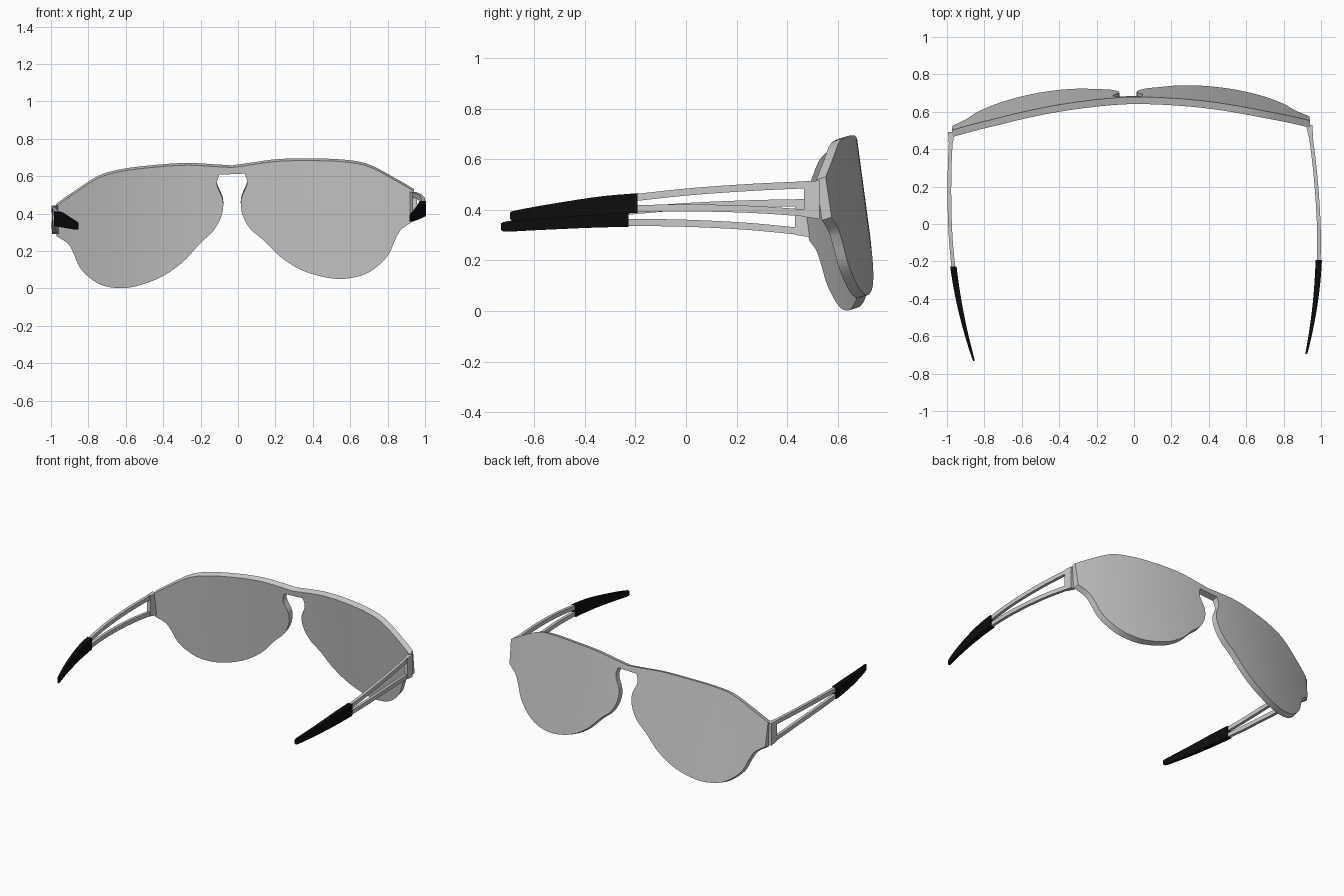
import bpy, bmesh
from mathutils import Vector

if "Cube" in bpy.data.objects:
    bpy.data.objects.remove(bpy.data.objects["Cube"])


def spline(pts, n=5):
    """Catmull-Rom curve through points of any dimension."""
    p = [Vector(q) for q in pts]
    p = [2 * p[0] - p[1]] + p + [2 * p[-1] - p[-2]]
    out = []
    for a, b, c, d in zip(p, p[1:], p[2:], p[3:]):
        for i in range(n):
            t = i / n
            out.append(0.5 * (2 * b + (c - a) * t + (2 * a - 5 * b + 4 * c - d) * t * t
                              + (3 * b - a - 3 * c + d) * t ** 3))
    return out + [p[-2]]


def finish(bm, name, mat=None):
    bmesh.ops.recalc_face_normals(bm, faces=bm.faces)
    me = bpy.data.meshes.new(name)
    bm.to_mesh(me)
    bm.free()
    ob = bpy.data.objects.new(name, me)
    bpy.context.collection.objects.link(ob)
    if mat:
        me.materials.append(mat)
    bpy.ops.object.select_all(action='DESELECT')
    ob.select_set(True)
    bpy.context.view_layer.objects.active = ob
    bpy.ops.object.shade_smooth_by_angle(angle=0.6)


def temple_bar(name, side, stations, mat=None):
    """Sweep an upright box along the bowed temple; station = y, z, half height, half width."""
    bm = bmesh.new()
    rings = []
    for y, z, h, w in spline(stations):
        x = .985 - (.11 if y > 0 else .19) * y * y
        ring = []
        for a, b in ((1, 1), (1, -1), (-1, -1), (-1, 1)):
            # the whole pair sits slightly yawed and rolled
            ring.append(bm.verts.new((side * (x + a * w) + .002 - .043 * y, y + side * .018,
                                      z + b * h + side * (.03 + .012 * y))))
        rings.append(ring)
    for r, s in zip(rings, rings[1:]):
        for k in range(4):
            bm.faces.new((r[k], r[(k + 1) % 4], s[(k + 1) % 4], s[k]))
    bm.faces.new(rings[0])
    bm.faces.new(rings[-1])
    finish(bm, name, mat)


black = bpy.data.materials.new("black_rubber")
black.diffuse_color = (0.004, 0.004, 0.004, 1)
black.use_nodes = True
black.node_tree.nodes["Principled BSDF"].inputs["Base Color"].default_value = black.diffuse_color

# One-piece wraparound shield: half outline in x, z, mirrored, then rolled
top = spline([(0, .652), (.088, .661), (.24, .675), (.41, .672), (.59, .658), (.72, .628),
              (.855, .551), (.958, .485)])
low = spline([(.953, .325), (.892, .284), (.861, .232), (.818, .142), (.73, .066), (.636, .036),
              (.526, .038), (.388, .08), (.268, .155), (.171, .254), (.1, .318), (.057, .395),
              (.048, .476), (.08, .561), (.069, .617)])
half = [(p[0], p[1]) for p in top + low]
outline = half + [(-x, z) for x, z in reversed(half[1:])]
bm = bmesh.new()
bm.faces.new([bm.verts.new((x - .032 + .017 * x * x, 0, z + .042 * x)) for x, z in outline])
for i in range(-24, 25):
    bmesh.ops.bisect_plane(bm, geom=bm.verts[:] + bm.edges[:] + bm.faces[:],
                           plane_co=(i * .04 + .003, 0, 0), plane_no=(1, 0, 0))
bmesh.ops.triangulate(bm, faces=bm.faces[:])
ext = bmesh.ops.extrude_face_region(bm, geom=bm.faces[:], use_keep_orig=True)
front = {g for g in ext['geom'] if isinstance(g, bmesh.types.BMVert)}
for v in bm.verts:
    x, z = v.co.x, v.co.z
    v.co.y = .68 + .026 * x - .19 * x * x - .135 * (z - .65)
    if v in front:
        v.co.z += .006
    else:
        v.co.y -= .038
        v.co.z -= .006
finish(bm, "shield_lens")

# Temples: two thin rails joined by a hinge post, running into a black tip
for name, side in (("right", 1), ("left", -1)):
    temple_bar(name + "_hinge_post", side, [(.51, .404, .076, .017), (.45, .408, .071, .012)])
    temple_bar(name + "_upper_rail", side, [(y, z, .014, .01) for y, z in
                                            ((.485, .465), (.25, .457), (0, .4425), (-.24, .42))])
    temple_bar(name + "_lower_rail", side, [(y, z, .014, .01) for y, z in
                                            ((.485, .35), (.25, .369), (0, .378), (-.24, .378))])
    temple_bar(name + "_temple_tip", side,
               [(-.21, .40, .039, .017), (-.365, .391, .036, .015), (-.575, .37, .027, .01),
                (-.694, .356, .02, .006), (-.714, .356, .013, .004)], black)
